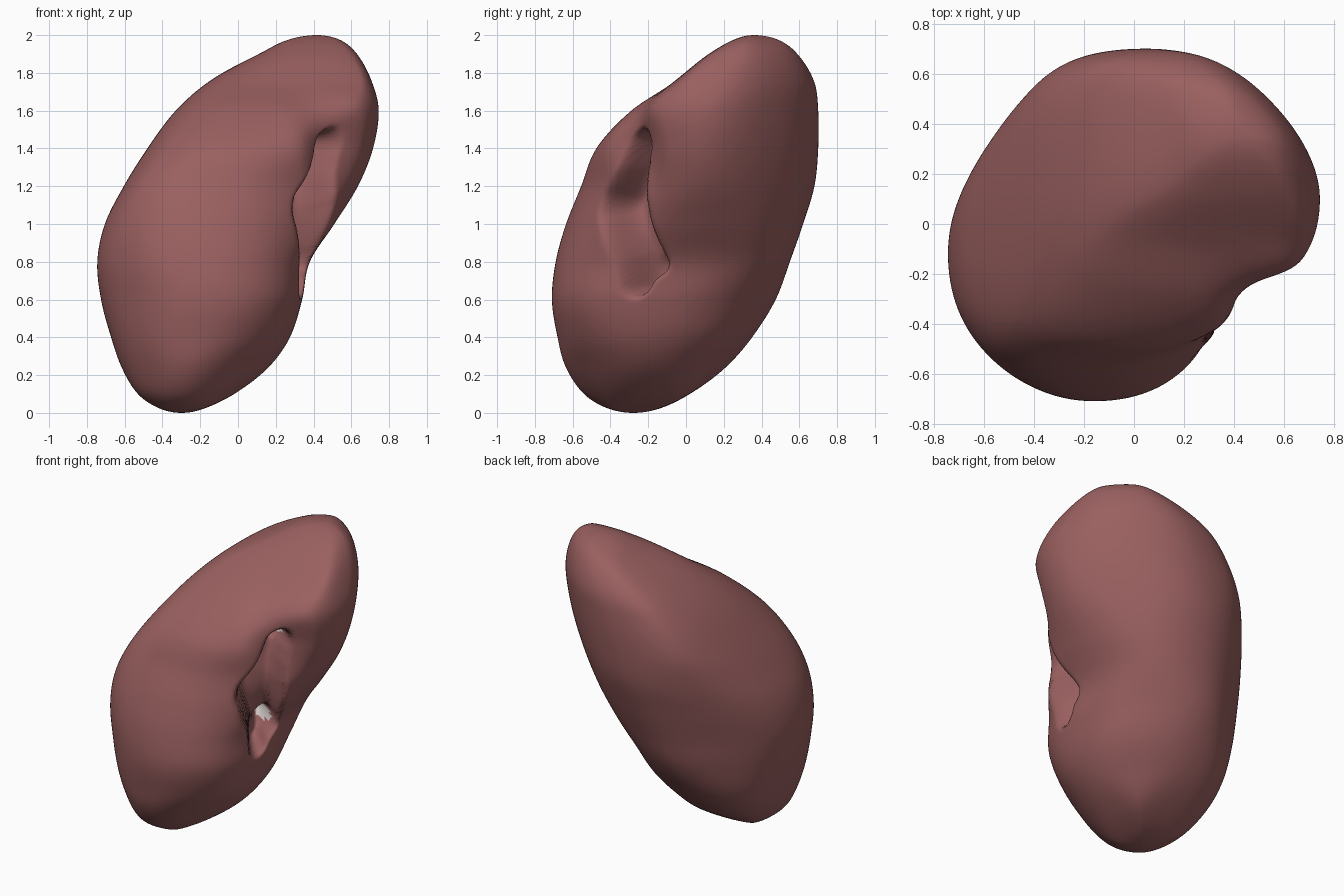
import bpy, math
from mathutils import Vector

if "Cube" in bpy.data.objects:
    bpy.data.objects.remove(bpy.data.objects["Cube"])

R2 = math.sqrt(2)
SEG, ROWS = 34, 170          # points per outline arc, horizontal rows

# Horizontal sections: z, then min/max along x, y, the diagonal u=(x+y) and the diagonal d=(x-y)
SECTIONS = [
    (0.00, -.30, -.30, -.28, -.28, -.41, -.41, -.014, -.014),
    (0.03, -.43, -.16, -.43, -.12, -.55, -.22, -.19, .15),
    (0.10, -.53, -.02, -.54, .02, -.64, -.06, -.31, .25),
    (0.25, -.62, .17, -.64, .22, -.71, .10, -.46, .38),
    (0.40, -.672, .275, -.68, .35, -.75, .23, -.54, .48),
    (0.60, -.725, .34, -.71, .475, -.775, .345, -.59, .55),
    (0.80, -.745, .38, -.69, .55, -.785, .46, -.62, .545),
    (1.00, -.705, .51, -.635, .62, -.755, .56, -.65, .54),
    (1.20, -.605, .635, -.555, .68, -.67, .635, -.67, .535),
    (1.40, -.48, .715, -.475, .70, -.52, .69, -.665, .57),
    (1.60, -.33, .745, -.29, .70, -.29, .725, -.60, .58),
    (1.75, -.16, .71, -.07, .68, -.06, .735, -.50, .49),
    (1.90, .11, .63, .12, .59, .23, .70, -.28, .32),
    (1.97, .25, .55, .24, .50, .39, .64, -.12, .19),
    (2.00, .42, .42, .36, .36, .55, .55, .04, .04),
]
# Cleft on the inner side: (u, z, half width)
CLEFT = [(.05, .68, .05), (.08, .85, .10), (.05, 1.08, .14), (.12, 1.28, .075), (.17, 1.43, .06)]
# Vessel openings in the cleft: (u, z, radius)
PITS = [(.18, 1.41, .055), (.12, .79, .07)]

angle = [math.acos(max(-1, min(1, 1 - s[0]))) for s in SECTIONS]


def section(t):
    """Smoothly interpolate the section table (Hermite)."""
    i = 0
    while i < len(angle) - 2 and t > angle[i + 1]:
        i += 1
    h = angle[i + 1] - angle[i]
    s = (t - angle[i]) / h

    def slope(k, c):
        a, b = max(k - 1, 0), min(k + 1, len(angle) - 1)
        return (SECTIONS[b][c] - SECTIONS[a][c]) / (angle[b] - angle[a])
    return [(2*s**3 - 3*s*s + 1) * SECTIONS[i][c] + (s**3 - 2*s*s + s) * h * slope(i, c)
            + (3*s*s - 2*s**3) * SECTIONS[i + 1][c] + (s**3 - s*s) * h * slope(i + 1, c)
            for c in range(1, 9)]


def outline(t):
    """Round outline touching the eight limits of a section."""
    x0, x1, y0, y1, u0, u1, d0, d1 = section(t)
    h = [x1, u1, y1, -d0, -x0, -u0, -y0, d1]
    h = [min(h[k], (h[k - 1] + h[(k + 1) % 8]) / R2 - .002) for k in range(8)]
    corner = []
    for k in range(8):
        a = k * math.pi / 4
        side = h[(k + 1) % 8] * R2 - h[k]
        corner.append(Vector((math.cos(a), math.sin(a))) * h[k]
                      + Vector((-math.sin(a), math.cos(a))) * side)
    pts = []
    for k in range(8):
        b = corner[k]
        a, c = (corner[k - 1] + b) / 2, (b + corner[(k + 1) % 8]) / 2
        for j in range(SEG):
            s = j / SEG
            pts.append(a * (1 - s)**2 + b * 2 * s * (1 - s) + c * s * s)
    return pts


def falloff(r, inner, outer):
    s = max(0, min(1, (outer - r) / (outer - inner)))
    return s * s * (3 - 2 * s)


def carve_depth(u, z):
    """Depth of the cleft, the shallow dish above it and the openings."""
    p, best = Vector((u, z)), 9
    for (ua, za, wa), (ub, zb, wb) in zip(CLEFT, CLEFT[1:]):
        a, ab = Vector((ua, za)), Vector((ub - ua, zb - za))
        s = max(0, min(1, (p - a).dot(ab) / ab.length_squared))
        best = min(best, (p - a - ab * s).length / (wa + (wb - wa) * s))
    depth = .24 * falloff(best, .6, 1.15)
    depth += .08 * falloff(math.hypot((u - .16) / .25, (z - 1.44) / .34), 0, 1)
    for pu, pz, r in PITS:
        depth += .13 * falloff((p - Vector((pu, pz))).length / r, .5, 1.1)
    return depth


def material(name, rgb):
    m = bpy.data.materials.new(name)
    m.diffuse_color = (*rgb, 1)
    m.use_nodes = True
    m.node_tree.nodes["Principled BSDF"].inputs["Base Color"].default_value = m.diffuse_color
    return m


# Organ body
n = 8 * SEG
verts = [(-.30, -.28, 0)]
for r in range(1, ROWS):
    t = math.pi * r / ROWS
    z = 1 - math.cos(t)
    for p in outline(t):
        u, d = (p.x + p.y) / R2, (p.x - p.y) / R2
        if d > .1:
            d -= carve_depth(u, z)
        verts.append(((u + d) / R2, (u - d) / R2, z))
verts.append((.42, .36, 2))
faces = []
for j in range(n):
    k = (j + 1) % n
    faces.append((0, 1 + k, 1 + j))
    for r in range(ROWS - 2):
        a, b = 1 + r * n, 1 + (r + 1) * n
        faces.append((a + j, a + k, b + k, b + j))
    last = 1 + (ROWS - 2) * n
    faces.append((last + j, last + k, len(verts) - 1))
mesh = bpy.data.meshes.new("kidney_body")
mesh.from_pydata(verts, [], faces)
mesh.materials.append(material("flesh", (.32, .115, .115)))
mesh.materials.append(material("pale_lining", (.6, .56, .54)))
body = bpy.data.objects.new("kidney_body", mesh)
bpy.context.collection.objects.link(body)

# Pale lining at the bottom of each opening
for f in mesh.polygons:
    f.use_smooth = True
    c = f.center
    u, d = (c.x + c.y) / R2, (c.x - c.y) / R2
    if 0 < d < .4 and any(math.hypot(u - pu, c.z - pz) < .6 * r for pu, pz, r in PITS):
        f.material_index = 1
soft = body.modifiers.new("soften", "SMOOTH")
soft.iterations, soft.factor = 5, .5
